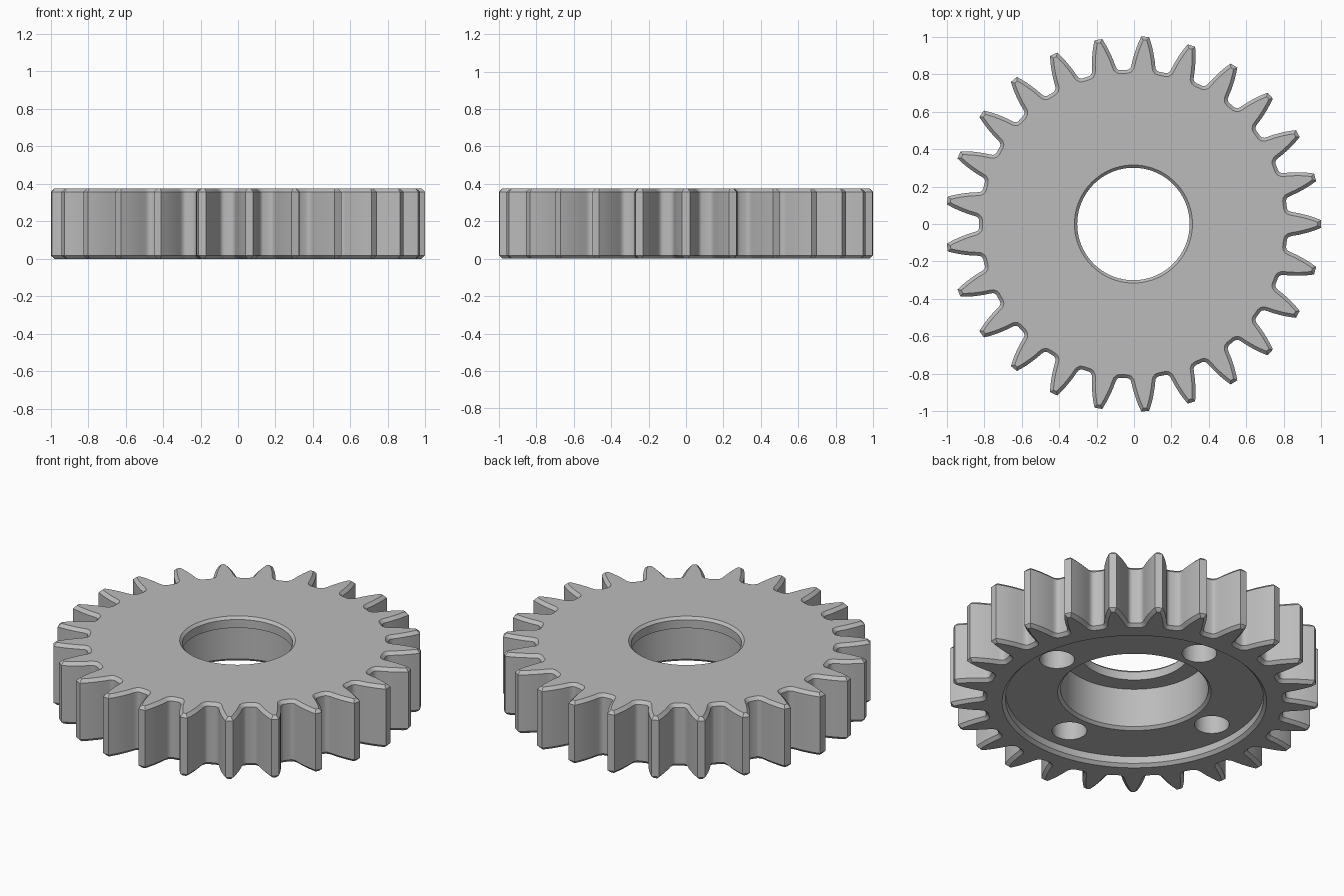
import bpy, bmesh, math
from mathutils import Vector

cube = bpy.data.objects.get("Cube")
if cube:
    bpy.data.objects.remove(cube, do_unlink=True)

TEETH, HEIGHT, BEVEL, SHIFT = 25, 0.375, 0.018, -0.003
PITCH = 2 * math.pi / TEETH

steel = bpy.data.materials.new("grey steel")
steel.use_nodes = True
grey = (0.5, 0.5, 0.5, 1)
steel.diffuse_color = grey
steel.node_tree.nodes["Principled BSDF"].inputs["Base Color"].default_value = grey


def make_object(name, bm):
    bmesh.ops.recalc_face_normals(bm, faces=bm.faces)
    mesh = bpy.data.meshes.new(name)
    bm.to_mesh(mesh)
    bm.free()
    mesh.materials.append(steel)
    obj = bpy.data.objects.new(name, mesh)
    bpy.context.collection.objects.link(obj)
    return obj


def stack(name, rings):
    """Skin a stack of matching closed rings and cap both ends."""
    bm = bmesh.new()
    loops = [[bm.verts.new(p) for p in ring] for ring in rings]
    for low, high in zip(loops, loops[1:]):
        for i in range(len(low)):
            bm.faces.new((low[i - 1], low[i], high[i], high[i - 1]))
    bm.faces.new(loops[0])
    bm.faces.new(loops[-1])
    return make_object(name, bm)


def lathe(name, profile, centre=(0, 0), steps=96):
    """Stack of circles from (radius, height) pairs."""
    turns = [2 * math.pi * i / steps for i in range(steps)]
    return stack(name, [[(centre[0] + r * math.cos(a), centre[1] + r * math.sin(a), z)
                         for a in turns] for r, z in profile])


def inset(points, d):
    """Mitred inward offset of a counter-clockwise outline."""
    result = []
    for i, p in enumerate(points):
        a = (p - points[i - 1]).normalized()
        b = (points[(i + 1) % len(points)] - p).normalized()
        na, nb = Vector((-a.y, a.x)), Vector((-b.y, b.x))
        result.append(p + (na + nb) * d / (1 + na.dot(nb)))
    return result


# Tooth flank from root to tip: (distance from axis, half width)
flank = [(0.819, 0.085), (0.823, 0.075), (0.833, 0.067), (0.85, 0.063), (0.88, 0.058),
         (0.91, 0.051), (0.94, 0.043), (0.97, 0.033), (1.001, 0.021)]
tooth = [(x, -w) for x, w in flank] + [(x, w) for x, w in reversed(flank)]
outline = []
for n in range(TEETH):
    c, s = math.cos(n * PITCH), math.sin(n * PITCH)
    outline += [Vector((x * c - y * s + SHIFT, x * s + y * c)) for x, y in tooth]
inner = inset(outline, BEVEL)

# Toothed body with chamfered top and bottom edges
levels = [(inner, 0), (outline, BEVEL), (outline, HEIGHT - BEVEL), (inner, HEIGHT)]
gear = stack("gear_body", [[(p.x, p.y, z) for p in pts] for pts, z in levels])

# Underside recess, wide bore and narrow top lip
cutters = [lathe("bore_cutter", [
    (0.72, -0.1), (0.72, 0), (0.702, 0.018), (0.702, 0.06), (0.418, 0.06), (0.402, 0.076),
    (0.402, 0.31), (0.3, 0.31), (0.3, HEIGHT - 0.015), (0.315, HEIGHT), (0.315, 0.5)],
    (SHIFT, 0))]

# Four blind holes in the recess floor
for k in range(4):
    a = k * math.pi / 2
    cutters.append(lathe("blind_hole_cutter", [(0.095, 0.02), (0.095, 0.28)],
                         (0.55 * math.cos(a) + SHIFT, 0.55 * math.sin(a)), 32))

bpy.context.view_layer.objects.active = gear
gear.select_set(True)
for cutter in cutters:
    cutter.hide_render = True
    mod = gear.modifiers.new("cut", "BOOLEAN")
    mod.operation, mod.solver, mod.object = "DIFFERENCE", "EXACT", cutter
    bpy.ops.object.modifier_apply(modifier=mod.name)
    bpy.data.objects.remove(cutter, do_unlink=True)

bpy.ops.object.shade_smooth_by_angle(angle=math.radians(30))
